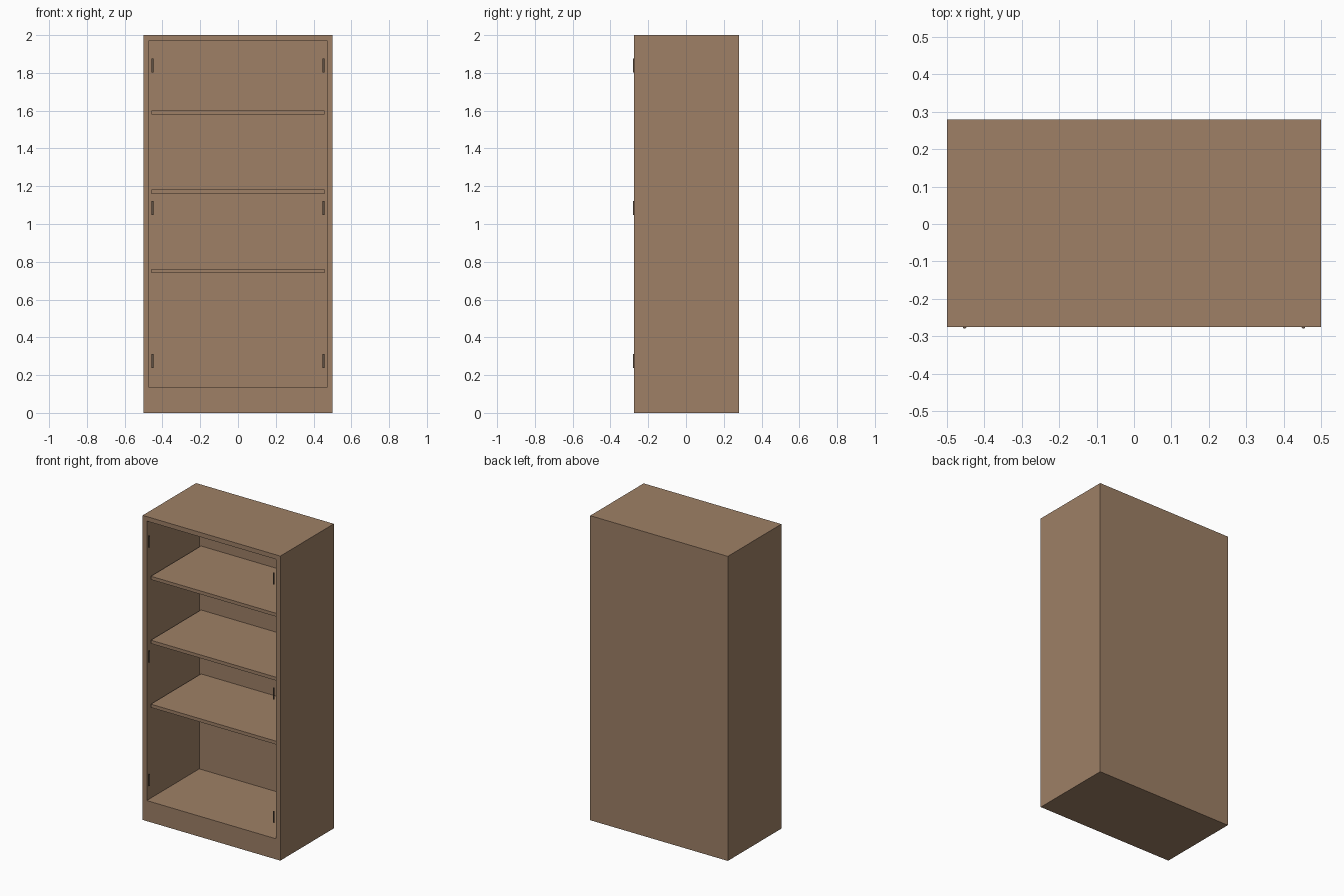
import bpy
import bmesh
from mathutils import Matrix, Vector

cube = bpy.data.objects.get("Cube")
if cube:
    bpy.data.objects.remove(cube, do_unlink=True)


def make_material(name, colour):
    mat = bpy.data.materials.new(name)
    mat.use_nodes = True
    mat.diffuse_color = colour
    mat.node_tree.nodes["Principled BSDF"].inputs["Base Color"].default_value = colour
    return mat


def finish(name, bm, mat):
    mesh = bpy.data.meshes.new(name)
    bmesh.ops.recalc_face_normals(bm, faces=bm.faces)
    bm.to_mesh(mesh)
    bm.free()
    mesh.materials.append(mat)
    obj = bpy.data.objects.new(name, mesh)
    bpy.context.collection.objects.link(obj)
    return obj


def box_mesh(low, high):
    low, high = Vector(low), Vector(high)
    bm = bmesh.new()
    bmesh.ops.create_cube(bm, size=1)
    bmesh.ops.scale(bm, vec=high - low, verts=bm.verts)
    bmesh.ops.translate(bm, vec=(low + high) / 2, verts=bm.verts)
    return bm


wood = make_material("brown wood", (0.342, 0.216, 0.133, 1))
dark = make_material("dark brown hinge", (0.12, 0.085, 0.06, 1))

half_width, front, back, height = 0.5, -0.275, 0.28, 2.0
wall, floor_z, back_inner = 0.042, 0.135, 0.27
inner = half_width - wall

# Carcass: a block whose front face is inset and pushed in, over a tall plinth
bm = box_mesh((-half_width, front, 0), (half_width, back, height))
bm.normal_update()
face = next(f for f in bm.faces if f.normal.y < -0.9)
bmesh.ops.inset_region(bm, faces=[face], thickness=wall)
for v in face.verts:
    if v.co.z < 1:
        v.co.z = floor_z
pushed = bmesh.ops.extrude_face_region(bm, geom=[face])
for v in pushed["geom"]:
    if isinstance(v, bmesh.types.BMVert):
        v.co.y = back_inner
if face.is_valid:
    bmesh.ops.delete(bm, geom=[face], context="FACES_ONLY")
finish("carcass", bm, wood)

# Three shelves, set back slightly from the front
for i, z in enumerate((0.74, 1.16, 1.58)):
    bm = box_mesh((-inner, front + 0.025, z), (inner, back_inner, z + 0.022))
    finish(f"shelf_{i + 1}", bm, wood)

# Hinge barrels on both jambs
for side, sx in (("left", 1), ("right", -1)):
    for i, z in enumerate((0.275, 1.085, 1.84)):
        bm = bmesh.new()
        bmesh.ops.create_cone(bm, cap_ends=True, segments=12, radius1=0.005,
                              radius2=0.005, depth=0.074,
                              matrix=Matrix.Translation((sx * 0.453, front, z)))
        finish(f"{side}_hinge_{i + 1}", bm, dark)
